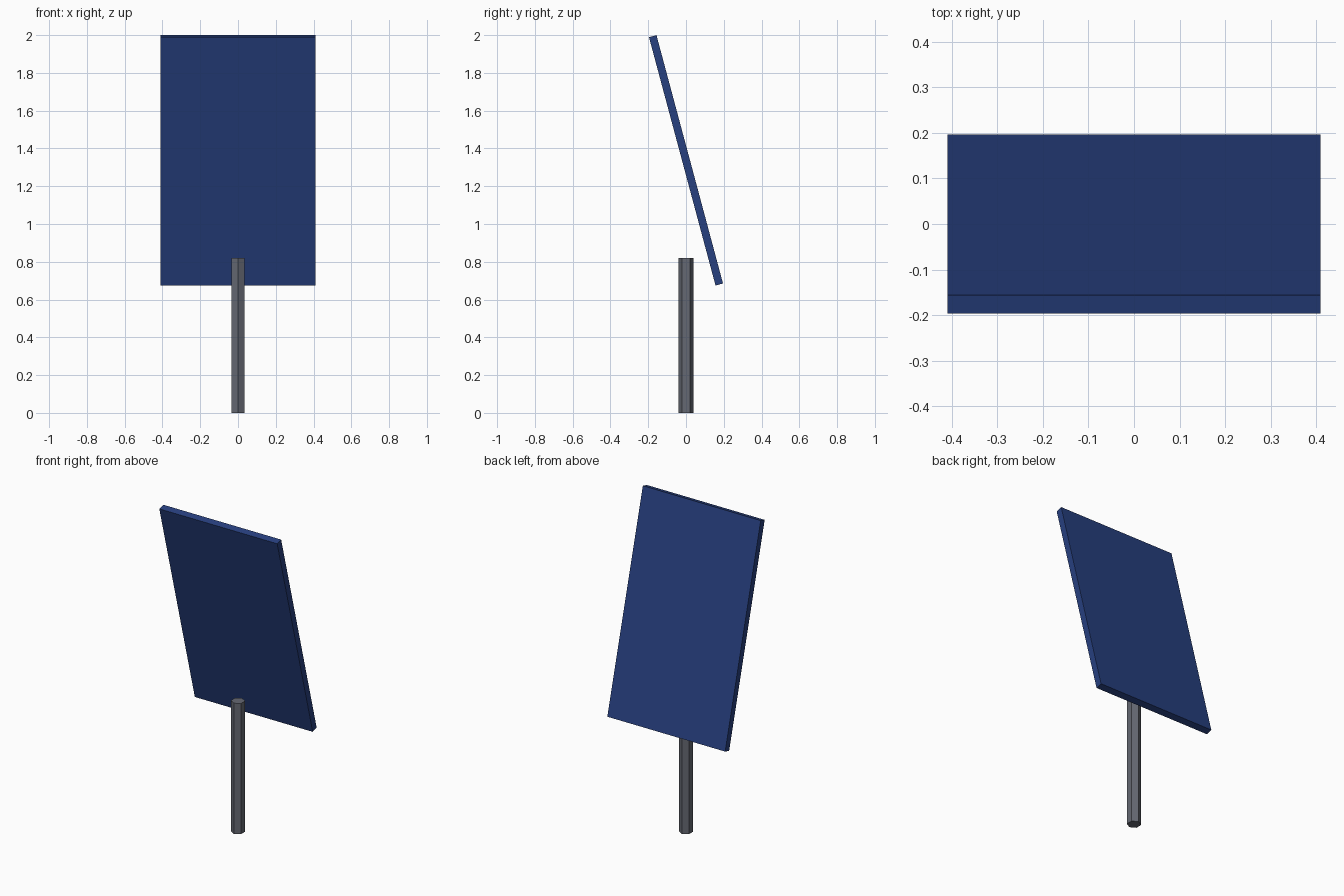
import bpy
from math import radians

if "Cube" in bpy.data.objects:
    bpy.data.objects.remove(bpy.data.objects["Cube"])

TILT = radians(15)
POST_HEIGHT = 0.82


def paint(obj, name, color):
    mat = bpy.data.materials.new(name)
    mat.diffuse_color = color
    mat.use_nodes = True
    mat.node_tree.nodes["Principled BSDF"].inputs["Base Color"].default_value = mat.diffuse_color
    obj.data.materials.append(mat)


# Hexagonal post, corners facing front and back
bpy.ops.mesh.primitive_cylinder_add(vertices=6, radius=0.041, depth=POST_HEIGHT,
                                    location=(0, 0, POST_HEIGHT / 2))
post = bpy.context.object
post.name = "post"
paint(post, "dark_grey", (0.13, 0.14, 0.17, 1))

# Flat panel, its top leaning towards the front
bpy.ops.mesh.primitive_cube_add(size=1, location=(0, 0, 1.337), rotation=(TILT, 0, 0))
panel = bpy.context.object
panel.name = "panel"
panel.scale = (0.818, 0.041, 1.361)
bpy.ops.object.transform_apply(location=False, rotation=False, scale=True)
paint(panel, "dark_blue", (0.02, 0.05, 0.21, 1))
